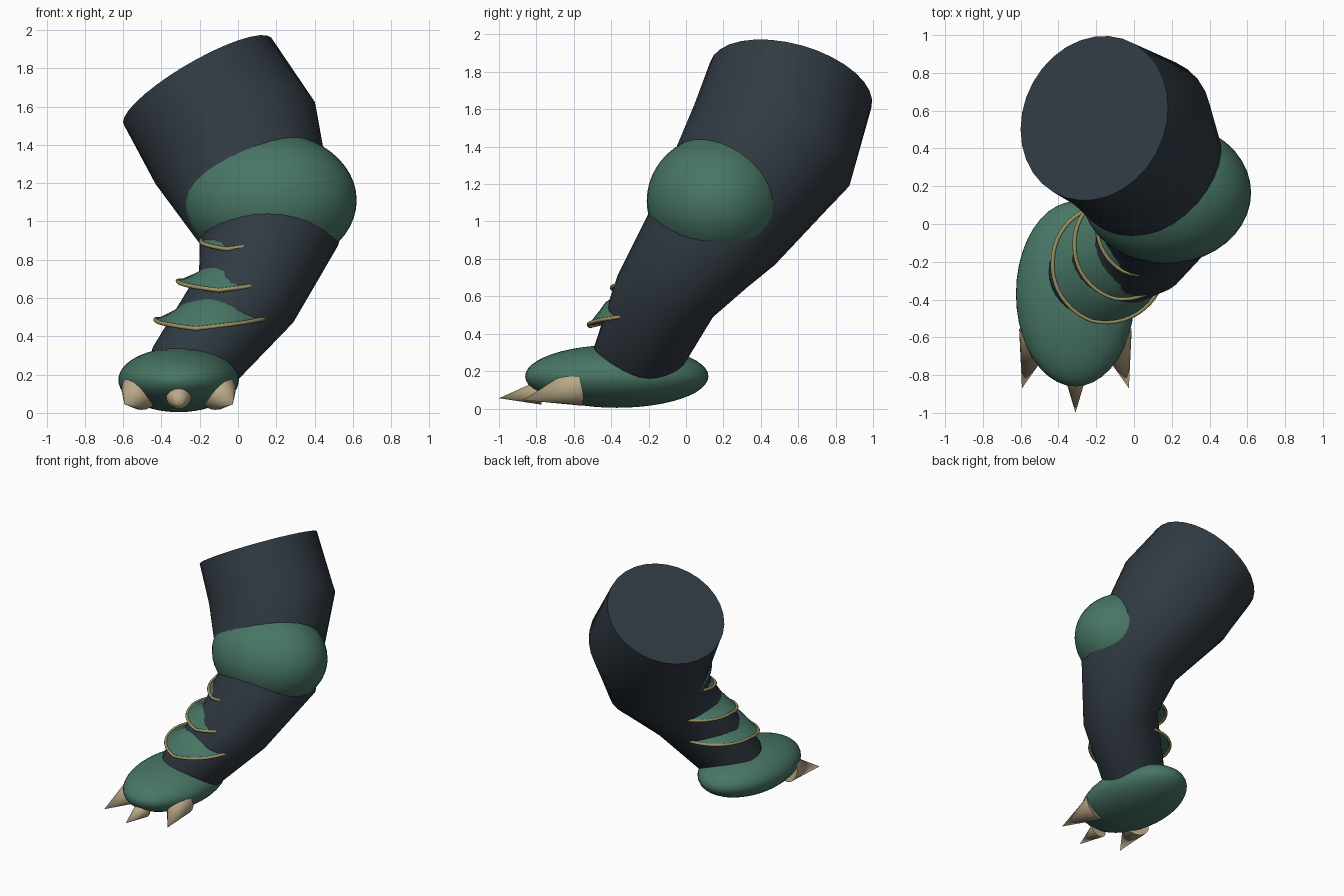
import bpy, bmesh, math
from mathutils import Vector

cube = bpy.data.objects.get("Cube")
if cube:
    bpy.data.objects.remove(cube, do_unlink=True)


def material(name, rgb):
    m = bpy.data.materials.new(name)
    m.use_nodes = True
    m.diffuse_color = (*rgb, 1)
    bsdf = m.node_tree.nodes["Principled BSDF"]
    bsdf.inputs["Base Color"].default_value = (*rgb, 1)
    bsdf.inputs["Roughness"].default_value = 0.7
    return m


SKIN = material("dark slate", (0.03, 0.042, 0.055))
GREEN = material("shell green", (0.065, 0.18, 0.13))
TRIM = material("olive gold", (0.34, 0.29, 0.12))
CLAW = material("bone", (0.50, 0.40, 0.25))


def finish(obj, name, mat):
    obj.name = name
    obj.data.materials.append(mat)
    if obj.type == 'MESH':
        bpy.ops.object.select_all(action='DESELECT')
        obj.select_set(True)
        bpy.context.view_layer.objects.active = obj
        bpy.ops.object.shade_smooth_by_angle(angle=math.radians(40))
    return obj


def loft(name, rings, mat):
    """Skin a list of equal point rings and cap both ends."""
    bm = bmesh.new()
    loops = [[bm.verts.new(p) for p in ring] for ring in rings]
    n = len(loops[0])
    for a, b in zip(loops, loops[1:]):
        for i in range(n):
            j = (i + 1) % n
            bm.faces.new((a[i], a[j], b[j], b[i]))
    bm.faces.new(loops[0])
    bm.faces.new(loops[-1])
    bmesh.ops.recalc_face_normals(bm, faces=bm.faces)
    me = bpy.data.meshes.new(name)
    bm.to_mesh(me)
    bm.free()
    obj = bpy.data.objects.new(name, me)
    bpy.context.collection.objects.link(obj)
    return finish(obj, name, mat)


def circle(center, normal, radius, n=32):
    nrm = Vector(normal).normalized()
    x = Vector((1, 0, 0))
    u = (x - nrm * nrm.dot(x)).normalized()
    v = nrm.cross(u)
    return [Vector(center) + radius * (u * math.cos(t) + v * math.sin(t))
            for t in (math.tau * i / n for i in range(n))]


def ellipsoid(name, center, radii, mat):
    bpy.ops.mesh.primitive_uv_sphere_add(segments=40, ring_count=24, location=center)
    obj = bpy.context.object
    obj.scale = radii
    return finish(obj, name, mat)


def claw(name, base, tip, radius):
    base, tip = Vector(base), Vector(tip)
    axis = tip - base
    bpy.ops.mesh.primitive_cone_add(vertices=24, radius1=radius, radius2=0,
                                    depth=axis.length, location=(base + tip) / 2)
    obj = bpy.context.object
    obj.rotation_euler = axis.to_track_quat('Z', 'Y').to_euler()
    return finish(obj, name, CLAW)


# Leg: thigh, bent knee and shin as one tapered tube
loft("leg", [
    circle((-0.21, 0.56, 1.73), (-0.49, 0.235, 0.84), 0.448),
    circle((-0.015, 0.46, 1.41), (-0.42, 0.42, 0.80), 0.468),
    circle((0.165, 0.135, 0.90), (0.0, 0.36, 0.93), 0.365),
    circle((0.045, -0.105, 0.61), (0.46, 0.32, 0.82), 0.28),
    circle((-0.23, -0.27, 0.25), (0.35, 0.30, 0.88), 0.235),
    circle((-0.28, -0.31, 0.14), (0.2, 0.2, 0.95), 0.18),
], SKIN)

# Knee guard and foot
ellipsoid("knee_guard", (0.17, 0.165, 1.11), (0.45, 0.375, 0.355), GREEN)
ellipsoid("foot", (-0.31, -0.37, 0.172), (0.315, 0.49, 0.168), GREEN)

# Toe claws, the outer pair mirrored about the foot's centre line
FOOT_X = -0.31
claw("middle_claw", (FOOT_X, -0.78, 0.085), (FOOT_X, -1.0, 0.055), 0.065)
for name, s in (("right_claw", -1), ("left_claw", 1)):
    claw(name, (FOOT_X + s * 0.20, -0.585, 0.115),
         (FOOT_X + s * 0.283, -0.87, 0.045), 0.102)


def pointed_ring(center, radius, point_angle, out, lift, n=48):
    """Level ring with one pointed spot, pushed outward and up or down."""
    pts = []
    for i in range(n):
        t = math.tau * i / n + math.radians(point_angle)
        d = min(i, n - i) / n * 360
        k = max(0.0, 1 - d / 75)
        r = radius + out * k
        pts.append(Vector(center) + Vector((r * math.cos(t), r * math.sin(t), lift * k)))
    return pts


def collar(name, x, y, z, radius, angle, shift):
    """Flared shin plate with a thin trim along its lower edge."""
    edge = pointed_ring((x, y, z), radius, angle, 0.025, -0.05)
    mid = pointed_ring((x + shift, y + shift / 2, z + 0.042), radius - 0.07, angle, 0.02, 0.04)
    top = pointed_ring((x + 2 * shift, y + shift, z + 0.14), radius - 0.14, angle, 0, 0)
    loft(name + "_plate", [edge, mid, top], GREEN)

    curve = bpy.data.curves.new(name + "_trim", 'CURVE')
    curve.dimensions = '3D'
    curve.bevel_depth = 0.011
    curve.bevel_resolution = 2
    spline = curve.splines.new('POLY')
    spline.points.add(len(edge) - 1)
    for point, co in zip(spline.points, edge):
        point.co = (*co, 1)
    spline.use_cyclic_u = True
    obj = bpy.data.objects.new(name + "_trim", curve)
    bpy.context.collection.objects.link(obj)
    finish(obj, name + "_trim", TRIM)


# Three overlapping shin plates
collar("lower_shin", -0.13, -0.20, 0.49, 0.30, 254, 0.03)
collar("middle_shin", -0.04, -0.10, 0.69, 0.275, 258, 0.035)
collar("upper_shin", 0.06, 0.0, 0.905, 0.25, 245, 0.04)
